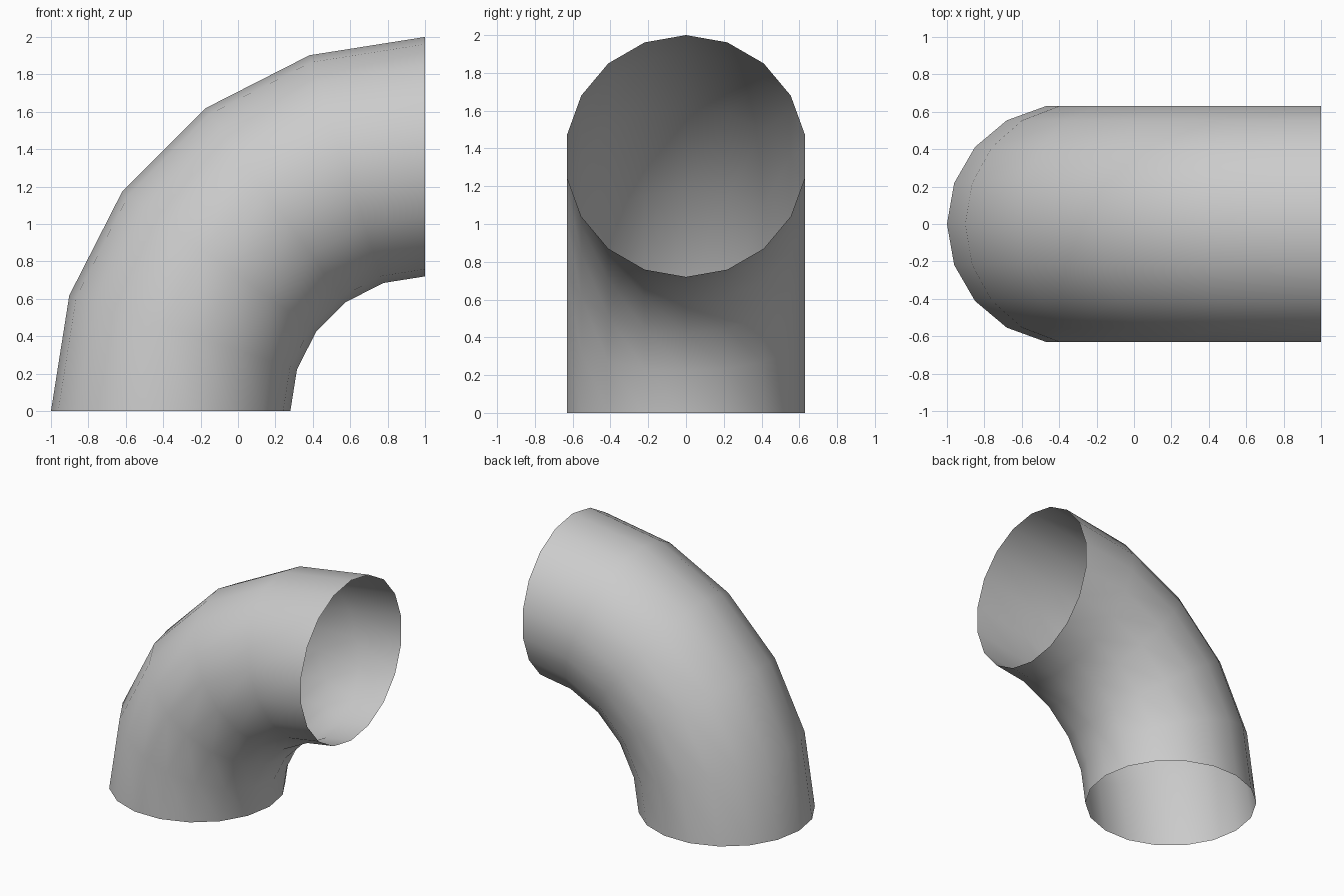
import bpy, bmesh
from math import radians
from mathutils import Matrix, Vector

if "Cube" in bpy.data.objects:
    bpy.data.objects.remove(bpy.data.objects["Cube"])

SIDES, STEPS = 18, 5
TUBE_R, BEND_R = 0.64, 1.36
BEND_CENTRE = Vector((1, 0, 0))

bm = bmesh.new()

# Open ring at the foot of the pipe
ring = bmesh.ops.create_circle(
    bm, cap_ends=False, segments=SIDES, radius=TUBE_R,
    matrix=Matrix.Translation((1 - BEND_R, 0, 0)) @ Matrix.Rotation(radians(90), 4, 'Z'))
edges = list({e for v in ring["verts"] for e in v.link_edges})

# Sweep the ring through a quarter turn to form the elbow
bmesh.ops.spin(bm, geom=ring["verts"] + edges, cent=BEND_CENTRE,
               axis=(0, 1, 0), angle=radians(90), steps=STEPS, use_duplicate=False)
bmesh.ops.remove_doubles(bm, verts=bm.verts[:], dist=1e-4)

# Make every face point away from the pipe's centre line
bmesh.ops.recalc_face_normals(bm, faces=bm.faces[:])
bm.normal_update()
face = bm.faces[0]
mid = face.calc_center_median()
arm = mid - BEND_CENTRE
arm.y = 0
centre_line = BEND_CENTRE + arm.normalized() * BEND_R
if face.normal.dot(mid - centre_line) < 0:
    bmesh.ops.reverse_faces(bm, faces=bm.faces[:])

for f in bm.faces:
    f.smooth = True

mesh = bpy.data.meshes.new("pipe_elbow")
bm.to_mesh(mesh)
bm.free()
bpy.context.collection.objects.link(bpy.data.objects.new("pipe_elbow", mesh))
